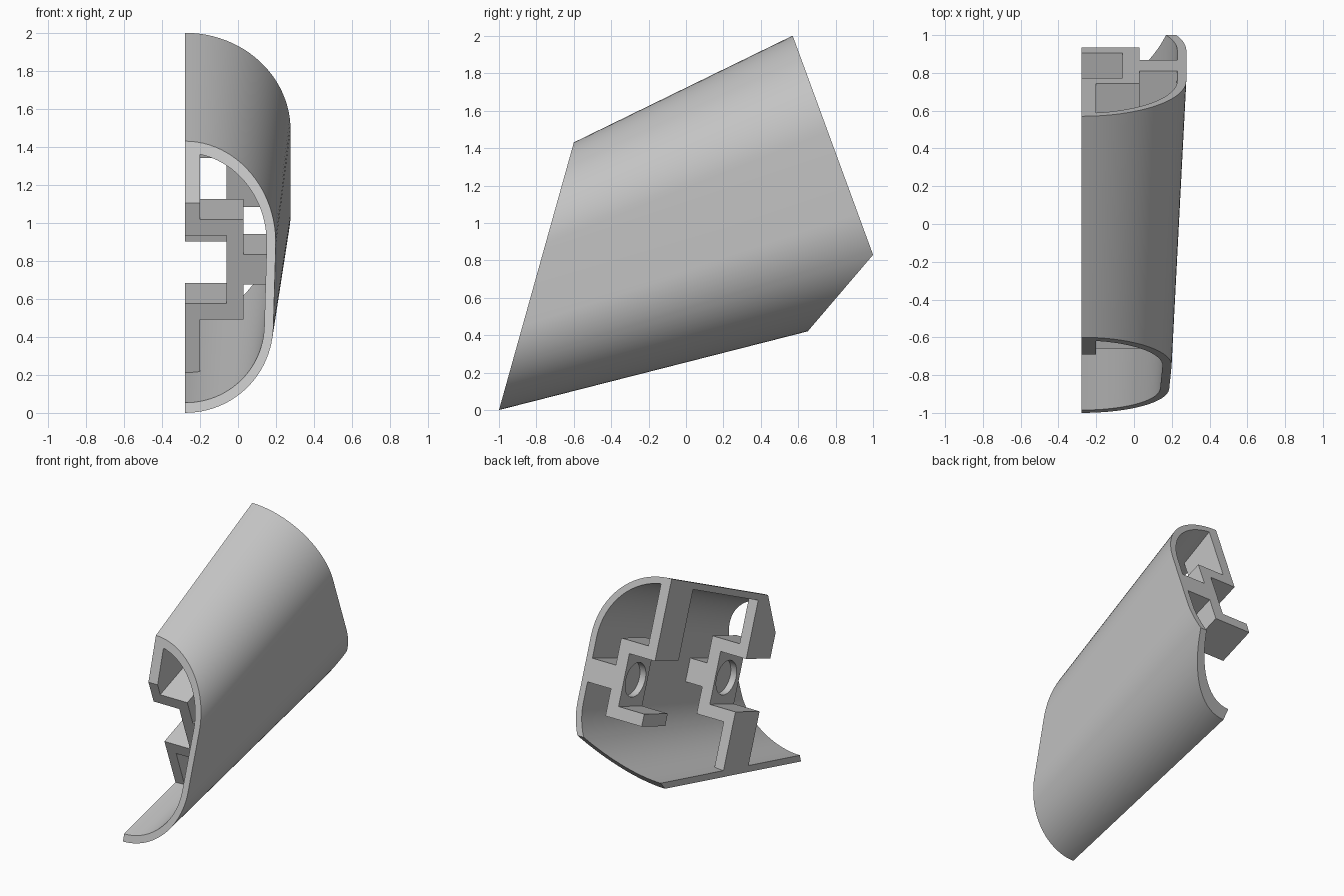
import bpy, bmesh, math
from mathutils import Vector

cube = bpy.data.objects.get("Cube")
if cube:
    bpy.data.objects.remove(cube)

# Tilted frame: "a" runs along the tube axis, "n" runs across it
TILT = math.radians(20.15)
CA, SA = math.cos(TILT), math.sin(TILT)
X0 = -0.278       # open side of the half shell
MID = 0.903       # axis height in the tilted frame
BACK = 1.225      # rear end along the axis
WALL = 0.048

mat = bpy.data.materials.new("plain grey")
mat.use_nodes = True
mat.diffuse_color = (0.55, 0.55, 0.55, 1)
mat.node_tree.nodes["Principled BSDF"].inputs["Base Color"].default_value = (0.55, 0.55, 0.55, 1)


def place(x, a, n):
    return Vector((x, a * CA - n * SA, a * SA + n * CA))


def half_height(a):
    return 0.78 + 0.1025 * (a - BACK)


def half_width(a):
    return 0.555 + 0.048 * (a - BACK)


def arc_section(a, inset, steps=24):
    """Half stadium from top to bottom, as (x, n) points."""
    h, w = half_height(a), half_width(a) - inset
    straight = 0.3 * h
    rise = h - straight - inset
    quarter = [i * math.pi / 2 / steps for i in range(steps + 1)]
    top = [(X0 + w * math.sin(t), straight + rise * math.cos(t)) for t in quarter]
    points = top + [(x, -n) for x, n in reversed(top)]
    return [(x, MID + n) for x, n in points]


def shell_section(a):
    return arc_section(a, 0) + arc_section(a, WALL)[::-1]


def bracket_section(a, lower_leg):
    """Channel with an upper leg, a side tab and an optional lower leg."""
    leg, web, edge = -0.2, -0.06, 0.03
    inner, outer, tab = 0.19, 0.28, 0.085
    reach = half_height(a) - WALL / 2
    side = X0 + half_width(a) - WALL / 2
    upper = [(X0, inner), (X0, reach), (leg, reach), (leg, outer), (edge, outer), (edge, tab), (side, tab)]
    lower = [(x, -n) for x, n in reversed(upper)]
    if not lower_leg:
        lower = lower[:3] + [(X0, -outer), (X0, -inner)]
    points = upper + lower + [(web, -inner), (web, inner)]
    return [(x, MID + n) for x, n in points]


def loft(name, section, start, end, cuts=()):
    """Join two matching sections, then trim with planes (point, normal)."""
    bm = bmesh.new()
    rings = [[bm.verts.new(place(x, a, n)) for x, n in section(a)] for a in (start, end)]
    count = len(rings[0])
    for i in range(count):
        j = (i + 1) % count
        bm.faces.new((rings[0][i], rings[0][j], rings[1][j], rings[1][i]))
    bm.faces.new(rings[0][::-1])
    bm.faces.new(rings[1])
    for point, normal in cuts:
        result = bmesh.ops.bisect_plane(bm, geom=bm.verts[:] + bm.edges[:] + bm.faces[:],
                                        plane_co=point, plane_no=normal, clear_outer=True)
        rim = [e for e in result["geom_cut"] if isinstance(e, bmesh.types.BMEdge)]
        bmesh.ops.holes_fill(bm, edges=rim, sides=0)
    bmesh.ops.recalc_face_normals(bm, faces=bm.faces[:])
    mesh = bpy.data.meshes.new(name)
    bm.to_mesh(mesh)
    bm.free()
    mesh.materials.append(mat)
    obj = bpy.data.objects.new(name, mesh)
    bpy.context.collection.objects.link(obj)
    return obj


def make_active(obj):
    bpy.ops.object.select_all(action="DESELECT")
    obj.select_set(True)
    bpy.context.view_layer.objects.active = obj


def drill(obj, a):
    """Shallow round recess in the web of a bracket."""
    depth = 0.05
    bpy.ops.mesh.primitive_cylinder_add(vertices=48, radius=0.125, depth=2 * depth,
                                        location=place(-0.06, a, MID),
                                        rotation=(0, math.pi / 2, 0))
    cutter = bpy.context.object
    cutter.name = "recess_cutter"
    cutter.hide_render = True
    cutter.data.materials.append(mat)
    mod = obj.modifiers.new("recess", "BOOLEAN")
    mod.operation = "DIFFERENCE"
    mod.solver = "EXACT"
    mod.object = cutter
    make_active(obj)
    bpy.ops.object.modifier_apply(modifier=mod.name)
    bpy.data.objects.remove(cutter)


# Trimming planes: slanted front opening and chamfered lower rear
front_cut = (Vector((0, -1, 0)), Vector((0, -1.43, 0.4)).normalized())
rear_cut = (Vector((0, 1, 0.83)), Vector((0, 0.41, -0.35)).normalized())

# Outer half shell
shell = loft("half_shell", shell_section, -1.05, BACK, (front_cut, rear_cut))

# Inner brackets
front_bracket = loft("front_bracket", lambda a: bracket_section(a, True), -0.267, 0.045, (front_cut,))
rear_bracket = loft("rear_bracket", lambda a: bracket_section(a, False), 0.92, BACK)
drill(front_bracket, -0.1)
drill(rear_bracket, 1.075)

for obj in (shell, front_bracket, rear_bracket):
    make_active(obj)
    bpy.ops.object.shade_smooth_by_angle(angle=math.radians(30))
